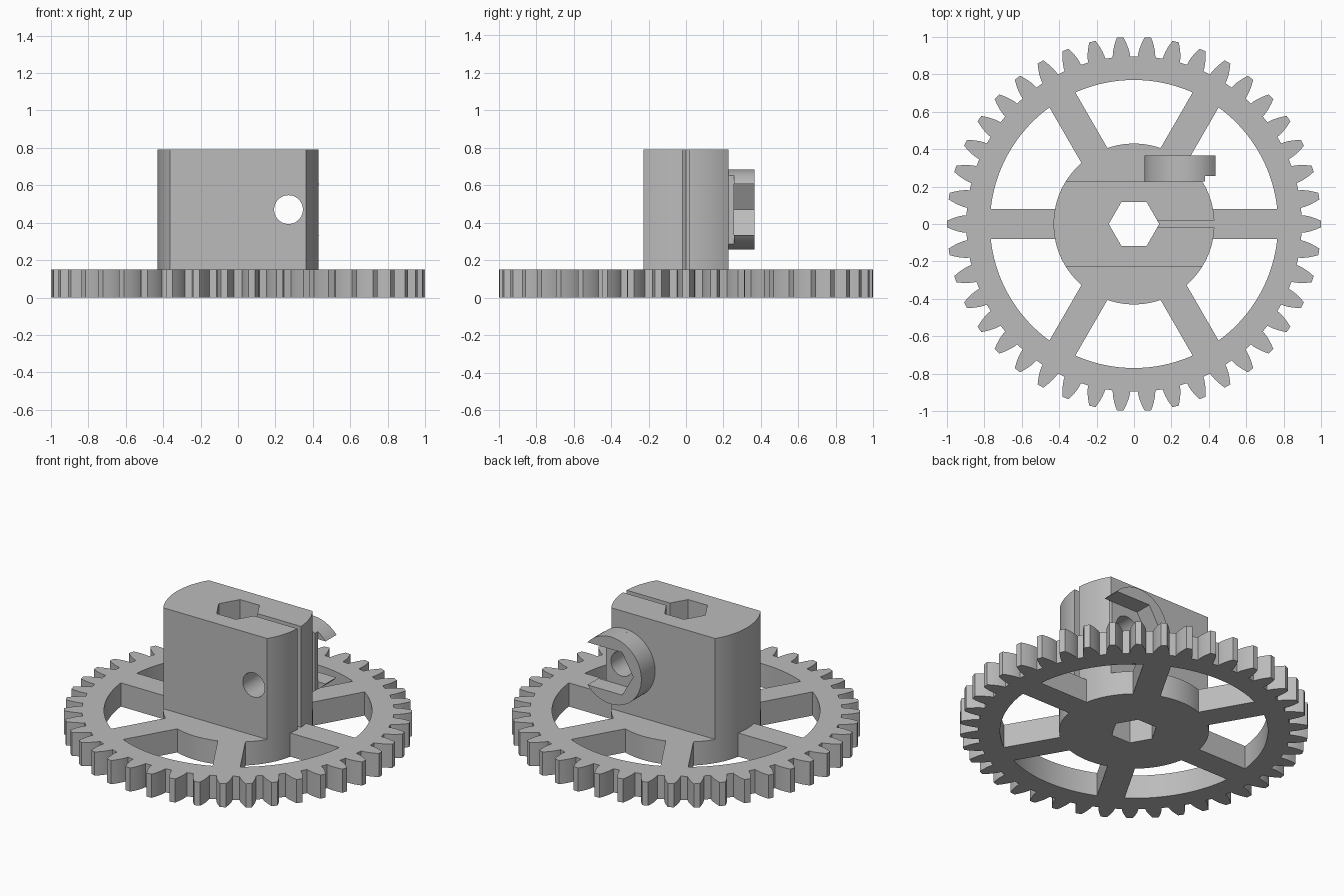
import bpy, bmesh
from math import sin, cos, tan, asin, acos, sqrt, pi, radians

cube = bpy.data.objects.get("Cube")
if cube:
    bpy.data.objects.remove(cube, do_unlink=True)

grey = bpy.data.materials.new("plain grey")
grey.use_nodes = True
colour = (0.5, 0.5, 0.5, 1)
grey.diffuse_color = colour
grey.node_tree.nodes["Principled BSDF"].inputs["Base Color"].default_value = colour

THICK, TOP = 0.15, 0.79
HUB, RIM = 0.43, 0.77
FLAT = 0.228                      # half depth of the clamp block
BOLT_X, BOLT_Z = 0.27, 0.47


def arc(r, a, b, n, cx=0, cy=0):
    return [(cx + r * cos(a + (b - a) * i / n), cy + r * sin(a + (b - a) * i / n))
            for i in range(n + 1)]


def ring(r, n, cx=0, cy=0):
    return arc(r, 0, 2 * pi, n, cx, cy)[:-1]


def prism(name, profile, lo, hi, axis="z"):
    """Extrude a closed profile along z, or an (x, z) profile along y."""
    bm = bmesh.new()
    place = (lambda p: (p[0], p[1], lo)) if axis == "z" else (lambda p: (p[0], lo, p[1]))
    face = bm.faces.new([bm.verts.new(place(p)) for p in profile])
    new = bmesh.ops.extrude_face_region(bm, geom=[face])["geom"]
    shift = (0, 0, hi - lo) if axis == "z" else (0, hi - lo, 0)
    bmesh.ops.translate(bm, vec=shift,
                        verts=[v for v in new if isinstance(v, bmesh.types.BMVert)])
    bmesh.ops.recalc_face_normals(bm, faces=bm.faces)
    mesh = bpy.data.meshes.new(name)
    bm.to_mesh(mesh)
    bm.free()
    mesh.materials.append(grey)
    obj = bpy.data.objects.new(name, mesh)
    bpy.context.collection.objects.link(obj)
    return obj


def cut(obj, cutters):
    for c in cutters:
        c.hide_render = True
        mod = obj.modifiers.new("cut", "BOOLEAN")
        mod.operation, mod.solver, mod.object = "DIFFERENCE", "EXACT", c
    graph = bpy.context.evaluated_depsgraph_get()
    mesh = bpy.data.meshes.new_from_object(obj.evaluated_get(graph))
    obj.modifiers.clear()
    obj.data = mesh


# Gear outline with involute teeth
TEETH = 42
pitch = TEETH / (TEETH + 2)
base, root = pitch * cos(radians(20)), 0.897


def half_angle(r):
    inv = lambda a: tan(a) - a
    return pi / 2 / TEETH + inv(radians(20)) - inv(acos(min(1, base / r)))


flank = [(r, half_angle(r)) for r in (root, 0.915, 0.935, 0.955, 0.978, 1.0)]
tooth = [(r, -a) for r, a in flank] + [(1.0, 0)] + [(r, a) for r, a in reversed(flank)]
outline = []
for k in range(TEETH):
    mid = 2 * pi * k / TEETH
    outline += [(r * cos(mid + a), r * sin(mid + a)) for r, a in tooth]
gear = prism("gear_wheel", outline, 0, THICK)

# Six windows leave six parallel-sided spokes
hex_bore = prism("hex_bore_cutter", ring(0.135, 6), -1, 2)
cutters = [hex_bore]
outer, inner = asin(0.08 / RIM), asin(0.08 / HUB)
for k in range(6):
    a, b = k * pi / 3, (k + 1) * pi / 3
    window = arc(RIM, a + outer, b - outer, 24) + arc(HUB, b - inner, a + inner, 16)
    cutters.append(prism("window_cutter", window, -1, 1))
cut(gear, cutters)

# Clamp block with hexagonal bore, slit and cross bolt hole
side = asin(FLAT / HUB)
block = prism("clamp_block", arc(HUB, -side, side, 24) + arc(HUB, pi - side, pi + side, 24),
              THICK, TOP)
slit = prism("slit_cutter", [(0, -0.018), (0.6, -0.018), (0.6, 0.018), (0, 0.018)], THICK - 0.05, 1)
bolt = prism("bolt_cutter", ring(0.077, 40, BOLT_X, BOLT_Z), -1, 1, "y")
cut(block, [hex_bore, slit, bolt])

# Nut holder: a trimmed base disc, then a hook-shaped hexagonal pocket open to one side
R, NUT = 0.213, 0.156
trim = acos(0.11 / R)
disc = prism("nut_holder_base", arc(R, trim, 2 * pi - trim, 48, BOLT_X, BOLT_Z),
             FLAT, 0.257, "y")
cut(disc, [bolt])
lip = NUT * sqrt(3) / 2
start = asin(lip / R)
hook = arc(R, start, 2 * pi - start, 56, BOLT_X, BOLT_Z)
hook += arc(NUT, 4 * pi / 3, 2 * pi / 3, 2, BOLT_X, BOLT_Z)
holder = prism("nut_holder_hook", hook, 0.257, 0.366, "y")

for c in cutters + [slit, bolt]:
    bpy.data.objects.remove(c, do_unlink=True)

# Smooth the round walls, keep edges sharp
bpy.ops.object.select_all(action="DESELECT")
for obj in (gear, block, disc, holder):
    obj.select_set(True)
bpy.context.view_layer.objects.active = gear
bpy.ops.object.shade_smooth_by_angle(angle=radians(25))
